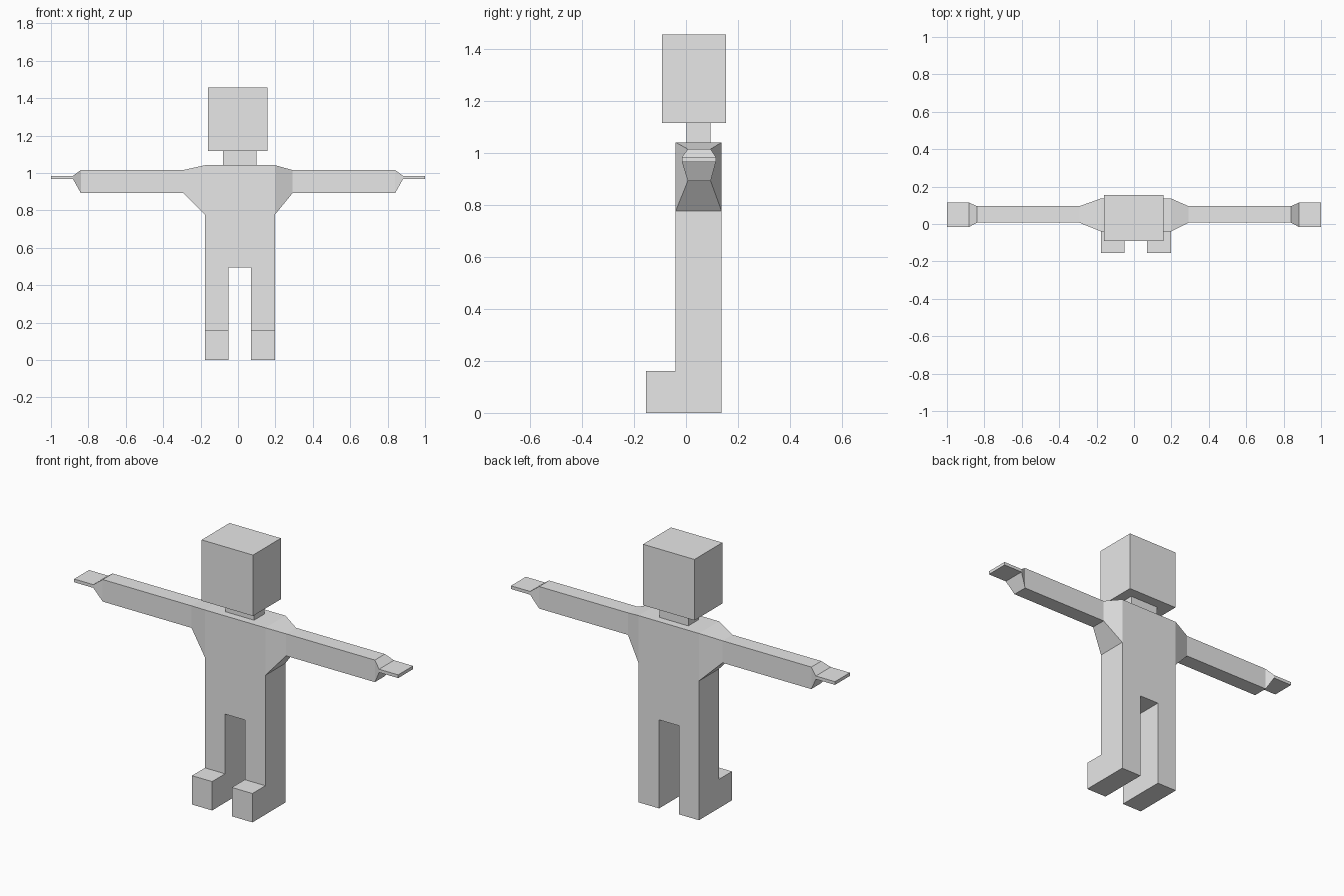
import bpy, bmesh
from mathutils import Vector

if "Cube" in bpy.data.objects:
    bpy.data.objects.remove(bpy.data.objects["Cube"])

grey = bpy.data.materials.new("plain_grey")
grey.diffuse_color = (0.8, 0.8, 0.8, 1)
grey.use_nodes = True
grey.node_tree.nodes["Principled BSDF"].inputs["Base Color"].default_value = grey.diffuse_color


def finish(name, bm):
    bmesh.ops.recalc_face_normals(bm, faces=bm.faces[:])
    mesh = bpy.data.meshes.new(name)
    bm.to_mesh(mesh)
    bm.free()
    mesh.materials.append(grey)
    obj = bpy.data.objects.new(name, mesh)
    bpy.context.collection.objects.link(obj)


def box(name, lo, hi):
    bm = bmesh.new()
    bmesh.ops.create_cube(bm, size=1)
    for v in bm.verts:
        v.co = Vector([hi[i] if v.co[i] > 0 else lo[i] for i in range(3)])
    finish(name, bm)


def face_at(bm, axis, value, z_lo, z_hi):
    """Faces lying flat on axis = value between two heights."""
    return [f for f in bm.faces
            if all(abs(v.co[axis] - value) < 1e-4 for v in f.verts)
            and z_lo < f.calc_center_median().z < z_hi]


def extrude_to_ring(bm, face, x, y_range, z_range):
    """Extrude a four-sided end face to a new rectangular section."""
    c = face.calc_center_median()
    new = bmesh.ops.extrude_discrete_faces(bm, faces=[face])["faces"][0]
    for v in new.verts:
        v.co = (x, y_range[v.co.y > c.y], z_range[v.co.z > c.z])
    return new


# Torso and legs: front cells with a gap between the legs, extruded back
xs = [-0.176, -0.052, 0.070, 0.197]
zs = [0, 0.161, 0.494, 0.777, 1.042]
FRONT, BACK = -0.04, 0.137
bm = bmesh.new()
for i in range(3):
    for j in range(4):
        if i == 1 and j < 2:
            continue
        bm.faces.new([bm.verts.new((xs[i + a], FRONT, zs[j + b]))
                      for a, b in ((0, 0), (1, 0), (1, 1), (0, 1))])
bmesh.ops.remove_doubles(bm, verts=bm.verts[:], dist=1e-4)
ext = bmesh.ops.extrude_face_region(bm, geom=bm.faces[:], use_keep_orig=True)["geom"]
for v in ext:
    if isinstance(v, bmesh.types.BMVert):
        v.co.y = BACK
bmesh.ops.recalc_face_normals(bm, faces=bm.faces[:])

# Feet: pushed forward from the lowest front faces
for face in face_at(bm, 1, FRONT, 0, 0.161):
    new = bmesh.ops.extrude_discrete_faces(bm, faces=[face])["faces"][0]
    for v in new.verts:
        v.co.y = -0.154

# Arms: tapered shoulder, straight arm, wrist, flat hand
arm = ((0.007, 0.095), (0.893, 1.016))
hand = ((-0.016, 0.115), (0.967, 0.985))
for side, x in ((-1, xs[0]), (1, xs[3])):
    face = face_at(bm, 0, x, 0.777, 1.042)[0]
    for dist, section in ((0.292, arm), (0.84, arm), (0.882, hand), (1.0, hand)):
        face = extrude_to_ring(bm, face, side * dist, *section)
finish("body", bm)

# Neck and head
box("neck", (-0.08, 0.002, 1.042), (0.098, 0.094, 1.117))
box("head", (-0.16, -0.092, 1.117), (0.157, 0.154, 1.457))
